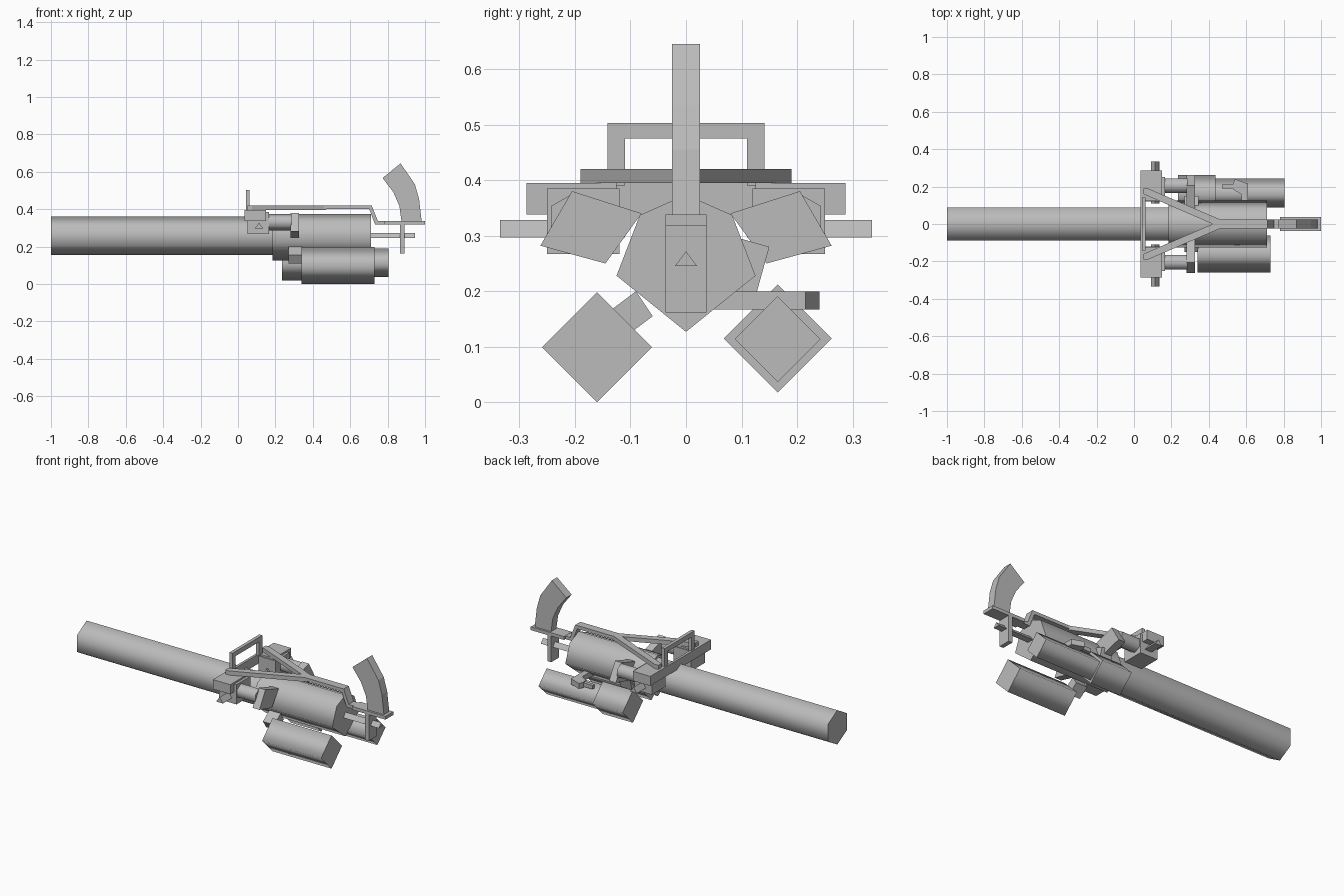
import bpy, bmesh
from math import sin, cos, pi

cube = bpy.data.objects.get("Cube")
if cube:
    bpy.data.objects.remove(cube, do_unlink=True)

grey = bpy.data.materials.new("plain grey")
grey.use_nodes = True
tone = (0.5, 0.5, 0.5, 1)
grey.diffuse_color = tone
grey.node_tree.nodes["Principled BSDF"].inputs["Base Color"].default_value = tone

# Where a profile point (u, v) and a depth d land for each extrusion axis
PLACE = {
    "x": lambda u, v, d: (d, u, v),
    "y": lambda u, v, d: (u, d, v),
    "z": lambda u, v, d: (u, v, d),
}


def prism(name, points, axis, start, end, smooth=False):
    """Extrude a profile along an axis; smooth sides keep crisp caps."""
    bm = bmesh.new()
    place = PLACE[axis]
    near = [bm.verts.new(place(u, v, start)) for u, v in points]
    far = [bm.verts.new(place(u, v, end)) for u, v in points]
    caps = [bm.faces.new(near), bm.faces.new(far)]
    for i in range(len(points)):
        j = (i + 1) % len(points)
        side = bm.faces.new((near[i], near[j], far[j], far[i]))
        side.smooth = smooth
    for cap in caps:
        for edge in cap.edges:
            edge.smooth = False
    bmesh.ops.recalc_face_normals(bm, faces=bm.faces)
    mesh = bpy.data.meshes.new(name)
    bm.to_mesh(mesh)
    bm.free()
    mesh.materials.append(grey)
    obj = bpy.data.objects.new(name, mesh)
    bpy.context.scene.collection.objects.link(obj)
    return obj


def box(name, x, y, z):
    return prism(name, [(x[0], y[0]), (x[1], y[0]), (x[1], y[1]), (x[0], y[1])], "z", *z)


def ngon(sides, radius, u, v):
    """Regular profile with one corner straight up."""
    turn = [2 * pi * i / sides for i in range(sides)]
    return [(u + radius * sin(a), v + radius * cos(a)) for a in turn]


def flip(points, s):
    return [(u * s, v) for u, v in points]


# Barrel and main body
prism("barrel", ngon(6, 0.1025, 0, 0.258), "x", -1, 0.2, True)
prism("main_body", [(0, 0.127), (0.125, 0.228), (0.083, 0.337), (0, 0.374),
                    (-0.083, 0.337), (-0.125, 0.228)], "x", 0.185, 0.71, True)

# Lower tanks and their brackets
prism("right_tank", ngon(4, 0.099, -0.16, 0.099), "x", 0.34, 0.73, True)
prism("left_tank_collar", ngon(4, 0.097, 0.165, 0.115), "x", 0.235, 0.435, True)
prism("left_tank", ngon(4, 0.077, 0.165, 0.114), "x", 0.435, 0.805, True)
prism("right_tank_bracket", [(-0.15, 0.155), (-0.09, 0.2), (-0.06, 0.155), (-0.12, 0.11)],
      "x", 0.27, 0.345)
prism("left_tank_bracket", [(0.08, 0.3), (0.15, 0.28), (0.125, 0.19), (0.06, 0.19)],
      "x", 0.27, 0.345)

# Valve lying on the left tank
box("valve_arm", (0.575, 0.61), (0.05, 0.17), (0.167, 0.2))
prism("valve_block", [(0.54, 0.24), (0.61, 0.215), (0.61, 0.16), (0.58, 0.155),
                      (0.53, 0.185), (0.53, 0.215)], "z", 0.167, 0.2)
box("valve_stem", (0.47, 0.54), (0.19, 0.21), (0.172, 0.195))

# Front cross wall with mirrored side housings
box("cross_wall", (0.035, 0.05), (-0.287, 0.287), (0.338, 0.395))
for side, s in (("left", 1), ("right", -1)):
    def span(a, b):
        return sorted((a * s, b * s))
    box(side + "_housing_top", (0.04, 0.15), span(0.125, 0.287), (0.338, 0.395))
    box(side + "_housing", (0.05, 0.165), span(0.12, 0.25), (0.267, 0.385))
    prism(side + "_side_pin", [(0.09, 0.297), (0.135, 0.297), (0.112, 0.328)],
          "y", 0.11 * s, 0.335 * s)
    prism(side + "_link_rod", ngon(6, 0.044, 0.205 * s, 0.331), "x", 0.15, 0.285, True)
    prism(side + "_clamp", flip([(0.262, 0.282), (0.205, 0.38), (0.08, 0.34), (0.145, 0.25)], s),
          "x", 0.28, 0.325)
    prism(side + "_frame_strut", flip([(0, 0), (0, 0)], s) and
          [(0.05, 0.19 * s), (0.075, 0.19 * s), (0.47, 0.02 * s), (0.47, -0.01 * s),
           (0.42, 0), (0.05, 0.16 * s)], "z", 0.395, 0.42)
    box(side + "_handle_post", (0.042, 0.062), span(0.11, 0.141), (0.39, 0.5))
box("handle_bar", (0.042, 0.062), (-0.141, 0.141), (0.475, 0.503))

# Top spine stepping down to the rear rail
prism("spine", [(0.44, 0.4), (0.44, 0.42), (0.715, 0.42), (0.748, 0.337), (0.8, 0.337),
                (0.8, 0.318), (0.733, 0.318), (0.702, 0.4)], "y", -0.024, 0.024)
box("rear_rail", (0.78, 1), (-0.037, 0.037), (0.318, 0.338))

# Curved grip, hanging plate and rear rod
prism("grip", [(0.773, 0.567), (0.869, 0.645), (0.945, 0.535), (0.968, 0.455), (0.982, 0.335),
               (0.874, 0.335), (0.863, 0.417), (0.83, 0.492)], "y", -0.025, 0.025)
box("hanging_plate", (0.865, 0.89), (-0.037, 0.037), (0.162, 0.32))
prism("rear_rod", [(-0.02, 0.245), (0.02, 0.245), (0, 0.272)], "x", 0.7, 0.945)
